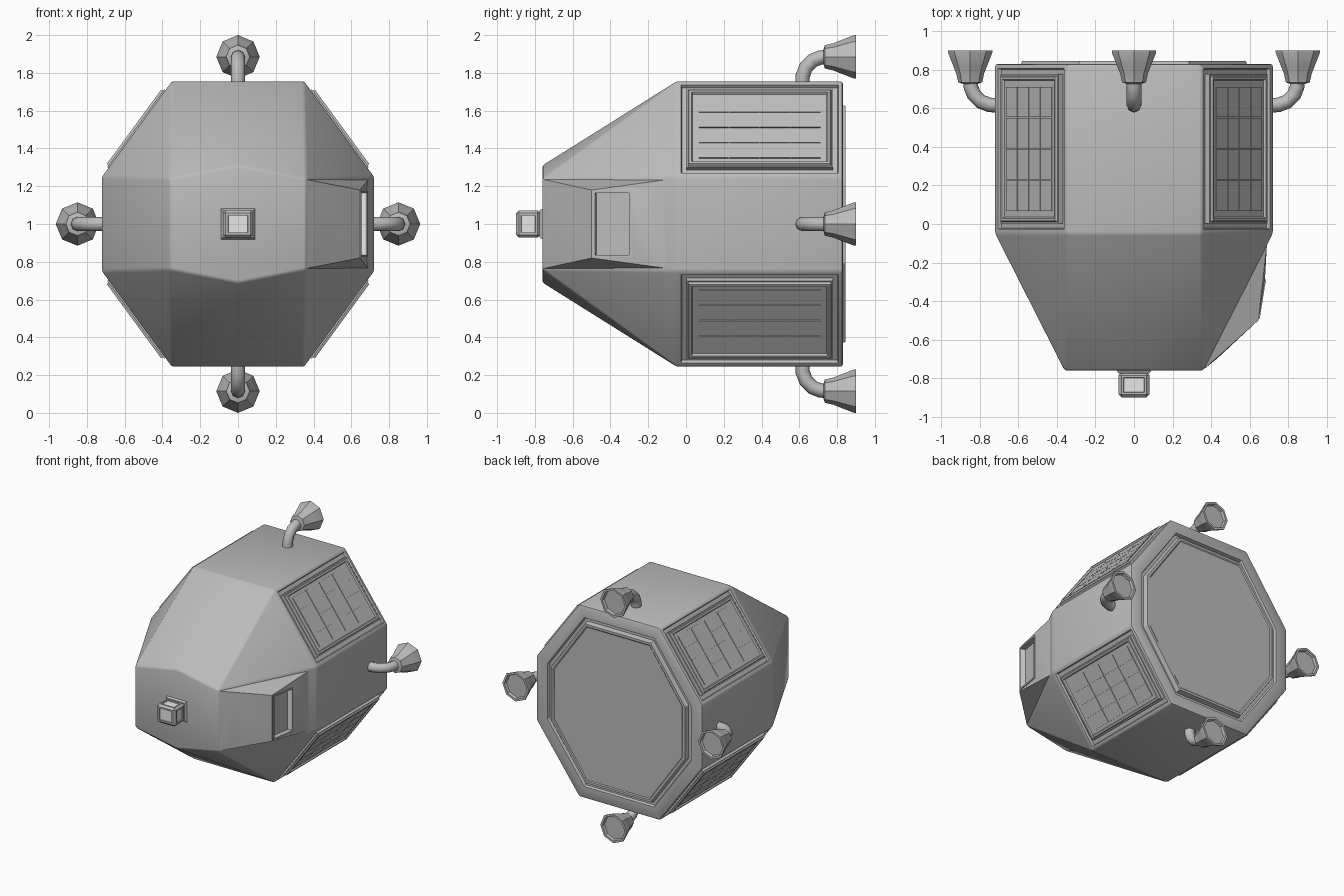
import bpy, bmesh, math
from mathutils import Matrix, Vector

if "Cube" in bpy.data.objects:
    bpy.data.objects.remove(bpy.data.objects["Cube"])


def material(name, value):
    m = bpy.data.materials.new(name)
    m.use_nodes = True
    colour = (value, value, value, 1)
    m.diffuse_color = colour
    m.node_tree.nodes["Principled BSDF"].inputs["Base Color"].default_value = colour
    return m


GREY = material("hull grey", 0.5)
WHITE = material("lamp white", 0.95)
MID = 1.0  # height of the long axis


def finish(name, bm, mats=(GREY,), angle=30):
    bmesh.ops.recalc_face_normals(bm, faces=bm.faces[:])
    me = bpy.data.meshes.new(name)
    bm.to_mesh(me)
    bm.free()
    ob = bpy.data.objects.new(name, me)
    bpy.context.collection.objects.link(ob)
    for m in mats:
        me.materials.append(m)
    bpy.ops.object.select_all(action='DESELECT')
    ob.select_set(True)
    bpy.context.view_layer.objects.active = ob
    bpy.ops.object.shade_smooth_by_angle(angle=math.radians(angle))
    return ob


def step(bm, face, inset, push=0):
    """Inset a face, then move the inner face along its normal."""
    bmesh.ops.inset_individual(bm, faces=[face], thickness=inset, depth=0)
    face.normal_update()
    bmesh.ops.translate(bm, verts=face.verts[:], vec=face.normal * push)


def box(bm, size, centre, frame=Matrix()):
    mat = frame @ Matrix.Translation(centre) @ Matrix.Diagonal((*size, 1))
    return bmesh.ops.create_cube(bm, size=1, matrix=mat)["verts"]


def hull_of(points):
    bm = bmesh.new()
    for p in points:
        bm.verts.new(p)
    bmesh.ops.convex_hull(bm, input=bm.verts[:])
    bmesh.ops.dissolve_limit(bm, angle_limit=0.01, verts=bm.verts[:], edges=bm.edges[:])
    bmesh.ops.recalc_face_normals(bm, faces=bm.faces[:])
    return bm


# Main hull: octagonal drum tapering to a six-sided nose
W, CX, H, CZ = 0.72, 0.35, 0.755, 0.25
pts = []
for sx in (-1, 1):
    for sz in (-1, 1):
        for y in (-0.05, 0.83):
            pts += [(sx * CX, y, MID + sz * H), (sx * W, y, MID + sz * CZ)]
        pts.append((sx * 0.36, -0.76, MID + sz * 0.24))
pts += [(0, -0.76, MID + s * 0.31) for s in (-1, 1)]
bm = hull_of(pts)
sharp = [e for e in bm.edges if e.calc_face_angle(0) > math.radians(22)]
bmesh.ops.bevel(bm, geom=sharp, offset=0.012, segments=2, profile=0.5, affect='EDGES')
bm.normal_update()
big = [f for f in bm.faces if f.calc_area() > 0.2]
for f in big:
    n = f.normal.copy()
    if n.y > 0.9:  # rear bulkhead: groove and raised plate
        step(bm, f, 0.09)
        step(bm, f, 0.008, -0.02)
        step(bm, f, 0.025)
        step(bm, f, 0.01, 0.035)
        step(bm, f, 0.02)
        step(bm, f, 0.008, -0.006)
    elif abs(n.y) < 0.05 and min(abs(n.x), abs(n.z)) > 0.3:  # panel recesses
        step(bm, f, 0.016)
        step(bm, f, 0.008, -0.02)
finish("hull", bm)

# Side window housing
pts = []
for s in (-1, 1):
    pts += [(0.365, -0.752, MID + s * 0.235), (0.69, -0.1, MID + s * 0.235),
            (0.43, -0.70, MID + s * 0.185), (0.645, -0.5, MID + s * 0.18),
            (0.68, -0.28, MID + s * 0.18), (0.4, -0.4, MID + s * 0.2)]
housing = finish("window_housing", hull_of(pts), angle=25)
window = (Matrix.Translation((0.6625, -0.39, MID))
          @ Matrix.Rotation(-math.atan2(0.035, 0.22), 4, 'Z'))
bm = bmesh.new()
box(bm, (0.08, 0.19, 0.335), (0, 0, 0), window)
cutter = finish("window_cutter", bm)
cutter.hide_render = True
mod = housing.modifiers.new("pocket", 'BOOLEAN')
mod.operation = 'DIFFERENCE'
mod.solver = 'EXACT'
mod.object = cutter
bpy.context.view_layer.objects.active = housing
bpy.ops.object.modifier_apply(modifier=mod.name)
bpy.data.objects.remove(cutter)

# Window cheeks and slim frame
bm = bmesh.new()
for s in (-1, 1):
    box(bm, (0.038, 0.004, 0.32), (-0.02, s * 0.092, 0), window)
finish("window_cheeks", bm, (WHITE,))
bm = bmesh.new()
for s in (-1, 1):
    box(bm, (0.012, 0.012, 0.35), (0, s * 0.097, 0), window)
    box(bm, (0.012, 0.2, 0.012), (0, 0, s * 0.169), window)
finish("window_frame", bm)

# Ribbed panels on the four diagonal sides
for sx, side in ((1, "left"), (-1, "right")):
    for sz, level in ((1, "upper"), (-1, "lower")):
        n = Vector((sx * (H - CZ), 0, sz * (W - CX))).normalized()
        y = Vector((0, 1, 0))
        frame = Matrix((y.cross(n), y, n)).transposed().to_4x4()
        frame.translation = (sx * (W + CX) / 2, 0.39, MID + sz * (H + CZ) / 2)
        bm = bmesh.new()
        box(bm, (0.51, 0.775, 0.03), (0, 0, -0.007), frame)
        bm.normal_update()
        top = max(bm.faces, key=lambda f: f.normal.dot(n))
        step(bm, top, 0.012)
        step(bm, top, 0.008, 0.012)
        step(bm, top, 0.018)
        step(bm, top, 0.008, -0.012)
        for i in range(4):
            for j in range(4):
                box(bm, (0.096, 0.158, 0.008),
                    ((i - 1.5) * 0.1, (j - 1.5) * 0.162, 0.010), frame)
        finish(level + "_" + side + "_panel", bm)

# Thrusters: bent pipe and eight-sided bell
BELL = [(0.03, 0.725), (0.062, 0.735), (0.072, 0.78), (0.088, 0.82),
        (0.115, 0.89), (0.115, 0.9), (0.098, 0.9), (0.092, 0.88)]
PIPE = [(-0.17, 0.615), (-0.1, 0.618), (-0.055, 0.635), (-0.02, 0.67), (-0.004, 0.71), (0, 0.75)]
for name, dx, dz, reach in (("left", 1, 0, 0.85), ("right", -1, 0, 0.85),
                            ("top", 0, 1, 0.885), ("bottom", 0, -1, 0.885)):
    bm = bmesh.new()
    rings = []
    for r, y in BELL:
        rings.append([bm.verts.new((dx * reach + r * math.sin(k * math.pi / 4), y,
                                    MID + dz * reach + r * math.cos(k * math.pi / 4)))
                      for k in range(8)])
    for a, b in zip(rings, rings[1:]):
        for k in range(8):
            bm.faces.new((a[k], a[k - 1], b[k - 1], b[k]))
    bm.faces.new(rings[0])
    bm.faces.new(rings[-1])
    finish(name + "_thruster_bell", bm)

    cu = bpy.data.curves.new(name + "_thruster_pipe", 'CURVE')
    cu.dimensions = '3D'
    cu.bevel_depth = 0.038
    cu.bevel_resolution = 2
    sp = cu.splines.new('POLY')
    sp.points.add(len(PIPE) - 1)
    for p, (o, y) in zip(sp.points, PIPE):
        p.co = (dx * (reach + o), y, MID + dz * (reach + o), 1)
    cu.materials.append(GREY)
    bpy.context.collection.objects.link(bpy.data.objects.new(cu.name, cu))

# Nose pad
bm = bmesh.new()
verts = box(bm, (0.2, 0.03, 0.18), (0, -0.76, MID))
for v in verts:
    if v.co.y < -0.76:
        v.co.x *= 0.8
        v.co.z = MID + (v.co.z - MID) * 0.8
finish("nose_pad", bm)

# Nose lamp: bevelled block with lit recessed faces
bm = bmesh.new()
box(bm, (0.16, 0.13, 0.145), (0, -0.835, MID))
bmesh.ops.bevel(bm, geom=bm.edges[:], offset=0.015, segments=1, affect='EDGES')
bm.normal_update()
for f in [f for f in bm.faces if f.calc_area() > 0.008]:
    step(bm, f, 0.016)
    step(bm, f, 0.003, -0.008)
    f.material_index = 1
finish("nose_lamp", bm, (GREY, WHITE))
